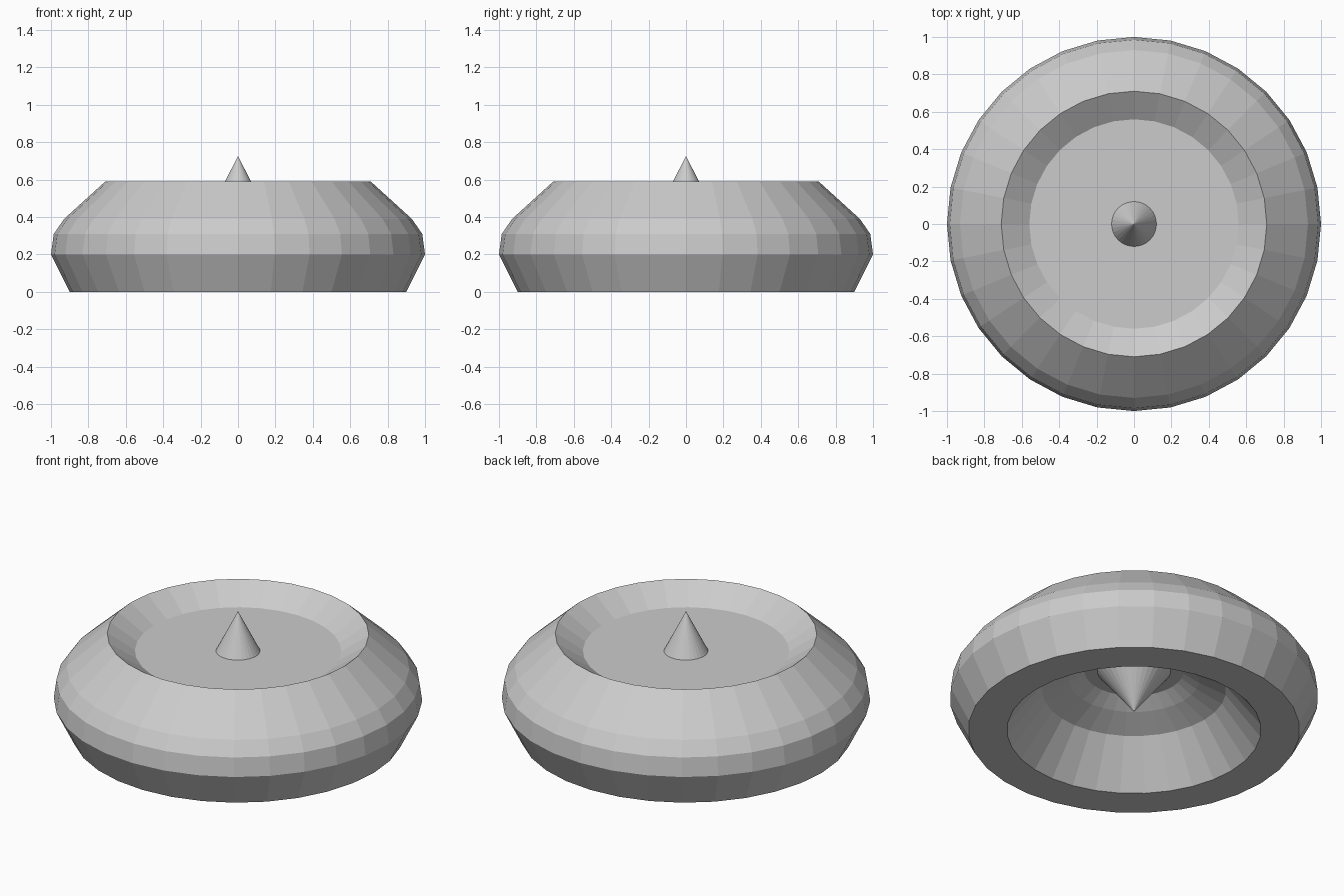
import bpy, bmesh
from math import cos, sin, pi

if "Cube" in bpy.data.objects:
    bpy.data.objects.remove(bpy.data.objects["Cube"])


def lathe(name, profile, sides=32):
    """Spin an (r, z) profile around z; r = 0 ends become poles."""
    bm = bmesh.new()
    rings = []
    for r, z in profile:
        if r == 0:
            rings.append([bm.verts.new((0, 0, z))] * sides)
        else:
            rings.append([bm.verts.new((r * cos(2 * pi * i / sides),
                                        r * sin(2 * pi * i / sides), z))
                          for i in range(sides)])
    for a, b in zip(rings, rings[1:]):
        for i in range(sides):
            j = (i + 1) % sides
            corners = list(dict.fromkeys((a[i], a[j], b[j], b[i])))
            bm.faces.new(corners)
    bmesh.ops.recalc_face_normals(bm, faces=bm.faces)
    mesh = bpy.data.meshes.new(name)
    bm.to_mesh(mesh)
    bm.free()
    obj = bpy.data.objects.new(name, mesh)
    bpy.context.collection.objects.link(obj)
    return obj


# Round body: dished top, bulging side, flat foot ring and hollow underside
lathe("body", [
    (0, 0.49), (0.56, 0.49), (0.71, 0.59),
    (0.93, 0.39), (0.985, 0.31), (1.0, 0.20), (0.90, 0),
    (0.69, 0), (0.50, 0.25), (0.355, 0.317), (0.27, 0.37), (0, 0.37),
])

# Spike in the top dish
lathe("top_spike", [(0, 0.49), (0.12, 0.49), (0, 0.727)])

# Spike hanging in the underside recess
lathe("bottom_spike", [(0, 0.37), (0.20, 0.37), (0, 0.115)])
